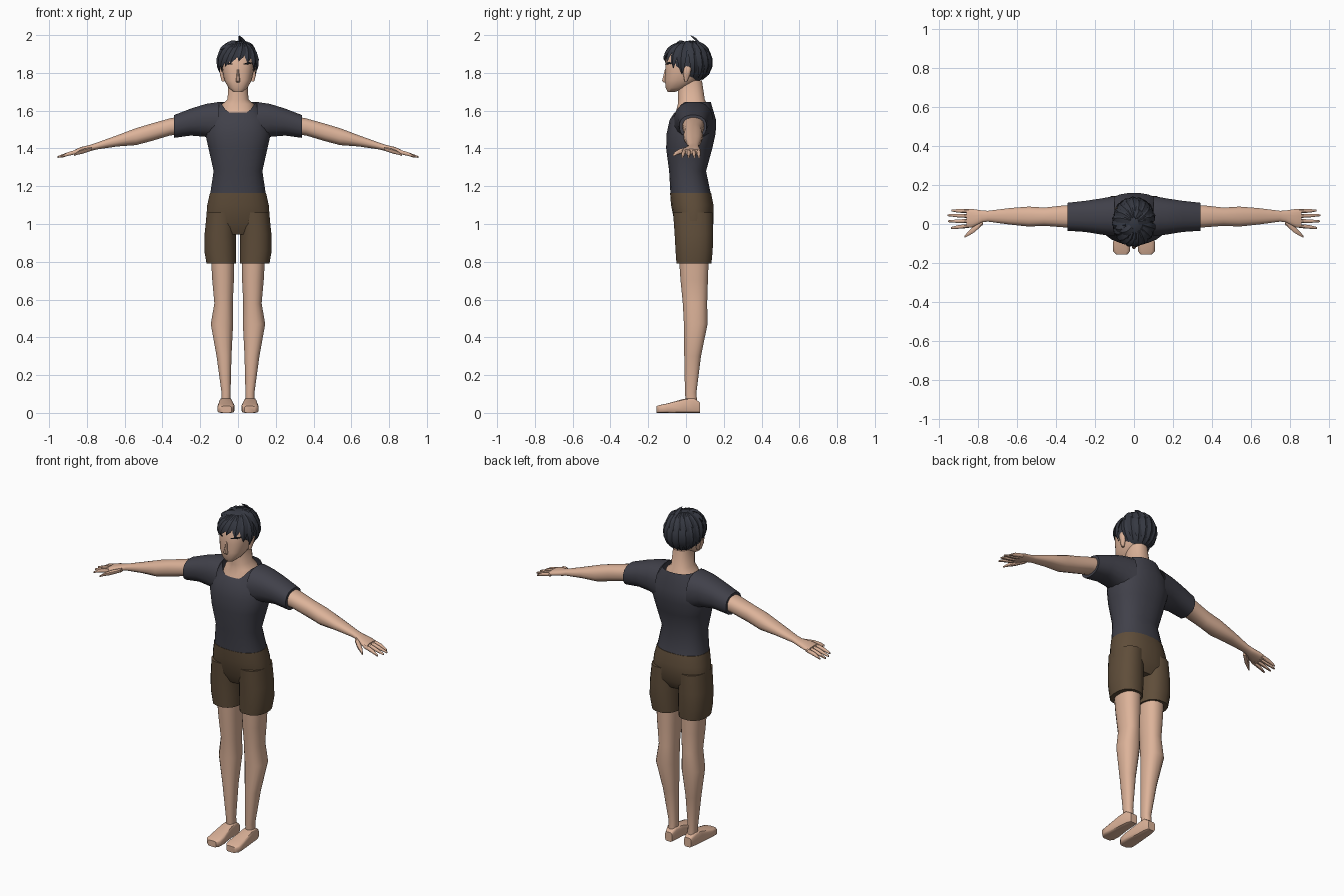
import bpy, bmesh, math
from mathutils import Vector

cube = bpy.data.objects.get("Cube")
if cube:
    bpy.data.objects.remove(cube)


def material(name, rgb):
    m = bpy.data.materials.new(name)
    m.use_nodes = True
    m.diffuse_color = (*rgb, 1)
    m.node_tree.nodes["Principled BSDF"].inputs["Base Color"].default_value = (*rgb, 1)
    return m


SKIN = material("skin", (0.72, 0.45, 0.32))
SHIRT = material("charcoal cloth", (0.052, 0.052, 0.068))
SHORTS = material("brown cloth", (0.115, 0.075, 0.042))
HAIR = material("dark hair", (0.036, 0.040, 0.054))
LASH = material("lash black", (0.01, 0.01, 0.012))


def finish(name, bm, mat, mirror=False, angle=45):
    bmesh.ops.recalc_face_normals(bm, faces=bm.faces)
    me = bpy.data.meshes.new(name)
    bm.to_mesh(me)
    bm.free()
    me.materials.append(mat)
    ob = bpy.data.objects.new(name, me)
    bpy.context.collection.objects.link(ob)
    if mirror:
        ob.modifiers.new("mirror", "MIRROR").use_mirror_merge = False
    bpy.ops.object.select_all(action="DESELECT")
    bpy.context.view_layer.objects.active = ob
    ob.select_set(True)
    bpy.ops.object.shade_smooth_by_angle(angle=math.radians(angle))
    return ob


def skin_rings(bm, rings, caps=(True, True)):
    n = len(rings[0])
    for a, b in zip(rings, rings[1:]):
        for i in range(n):
            bm.faces.new((a[i], a[(i + 1) % n], b[(i + 1) % n], b[i]))
    for ring, cap in zip((rings[0], rings[-1]), caps):
        if cap:
            bm.faces.new(ring)


def loft(name, mat, axis, rings, sides=16, power=0.85, mirror=False,
         caps=(True, True), reshape=None):
    """Rings are (position on axis, a min, a max, b min, b max)."""
    bm = bmesh.new()
    loops = []
    for k, (t, a0, a1, b0, b1) in enumerate(rings):
        loop = []
        for i in range(sides):
            ang = math.tau * (i + 0.5) / sides
            c, s = math.cos(ang), math.sin(ang)
            a = (a0 + a1) / 2 + (a1 - a0) / 2 * math.copysign(abs(c) ** power, c)
            b = (b0 + b1) / 2 + (b1 - b0) / 2 * math.copysign(abs(s) ** power, s)
            co = {"x": (t, a, b), "y": (a, t, b), "z": (a, b, t)}[axis]
            if reshape and k == len(rings) - 1:
                co = reshape(*co)
            loop.append(bm.verts.new(co))
        loops.append(loop)
    skin_rings(bm, loops, caps)
    return finish(name, bm, mat, mirror)


def column(name, mat, rings, **kw):
    """Upright loft centred on x: rings are (z, half width, y min, y max)."""
    return loft(name, mat, "z", [(z, -w, w, y0, y1) for z, w, y0, y1 in rings], **kw)


# Shirt with a square front neckline
def neckline(x, y, z):
    if y < 0.02:
        z = 1.59 + 0.055 * min(1, max(0, (abs(x) - 0.055) / 0.04))
    return x, y, z


column("shirt_body", SHIRT, [
    (1.16, 0.148, -0.083, 0.132), (1.28, 0.130, -0.09, 0.107),
    (1.40, 0.157, -0.106, 0.14), (1.48, 0.175, -0.103, 0.158),
    (1.55, 0.160, -0.088, 0.16), (1.645, 0.102, -0.062, 0.132)],
    sides=24, caps=(True, False), reshape=neckline)
loft("sleeve", SHIRT, "x", [
    (0.10, -0.065, 0.145, 1.43, 1.648), (0.17, -0.055, 0.132, 1.46, 1.637),
    (0.25, -0.042, 0.12, 1.467, 1.612), (0.34, -0.036, 0.11, 1.455, 1.577)], mirror=True,
    caps=(False, True))

# Shorts
column("shorts_hips", SHORTS, [
    (0.945, 0.165, -0.03, 0.11), (1.0, 0.172, -0.06, 0.145),
    (1.10, 0.164, -0.08, 0.146), (1.163, 0.150, -0.085, 0.134)], sides=24)
loft("shorts_leg", SHORTS, "z", [
    (0.79, 0.008, 0.168, -0.052, 0.136), (0.86, 0.008, 0.18, -0.057, 0.143),
    (0.95, 0.010, 0.178, -0.062, 0.145), (1.06, 0.01, 0.166, -0.07, 0.143)], mirror=True)

# Legs and feet
loft("leg", SKIN, "z", [
    (0.03, 0.04, 0.088, 0.0, 0.06), (0.11, 0.039, 0.088, -0.006, 0.056),
    (0.30, 0.034, 0.114, -0.01, 0.08), (0.47, 0.025, 0.145, -0.012, 0.115),
    (0.58, 0.027, 0.126, -0.018, 0.113), (0.70, 0.021, 0.137, -0.03, 0.117),
    (0.84, 0.018, 0.145, -0.04, 0.122)], mirror=True)
loft("foot", SKIN, "y", [
    (0.075, 0.04, 0.085, 0, 0.055), (0.04, 0.032, 0.096, 0, 0.08),
    (-0.01, 0.03, 0.1, 0, 0.075), (-0.10, 0.018, 0.108, 0, 0.05),
    (-0.14, 0.02, 0.108, 0, 0.042), (-0.157, 0.034, 0.09, 0, 0.036)],
    sides=12, power=0.4, mirror=True)

# Arms and hands
loft("arm", SKIN, "x", [
    (0.30, -0.02, 0.098, 1.475, 1.57), (0.36, -0.018, 0.096, 1.468, 1.56),
    (0.46, -0.010, 0.085, 1.438, 1.532), (0.54, -0.014, 0.09, 1.417, 1.508),
    (0.64, -0.003, 0.082, 1.41, 1.47), (0.75, 0.012, 0.068, 1.394, 1.43),
    (0.78, 0.008, 0.07, 1.386, 1.42), (0.83, -0.018, 0.078, 1.375, 1.408),
    (0.86, -0.022, 0.078, 1.37, 1.396)], mirror=True)
fingers = [(0.066, 0.069, 0.935), (0.041, 0.045, 0.955),
           (0.015, 0.014, 0.953), (-0.010, -0.02, 0.938)]
for i, (y0, y1, tip) in enumerate(fingers):
    mid = (y0 + y1) / 2
    loft(f"finger_{i + 1}", SKIN, "x", [
        (0.845, y0 - 0.011, y0 + 0.011, 1.372, 1.397),
        (0.90, mid - 0.01, mid + 0.01, 1.36, 1.381),
        (tip, y1 - 0.005, y1 + 0.005, 1.35, 1.36)], sides=8, mirror=True)
loft("thumb", SKIN, "x", [
    (0.775, -0.005, 0.03, 1.387, 1.41), (0.82, -0.045, -0.008, 1.372, 1.398),
    (0.85, -0.062, -0.038, 1.366, 1.385), (0.868, -0.07, -0.059, 1.36, 1.37)],
    sides=8, mirror=True)

# Neck and head
column("neck", SKIN, [
    (1.56, 0.10, -0.07, 0.125), (1.60, 0.096, -0.053, 0.118),
    (1.635, 0.084, -0.044, 0.112), (1.66, 0.056, -0.042, 0.1),
    (1.76, 0.05, -0.046, 0.085)], sides=20)
column("head", SKIN, [
    (1.70, 0.025, -0.098, -0.055), (1.72, 0.05, -0.108, 0.0),
    (1.76, 0.073, -0.112, 0.06), (1.81, 0.083, -0.109, 0.09),
    (1.87, 0.087, -0.108, 0.1), (1.93, 0.07, -0.08, 0.09)], sides=24, power=0.8)
column("nose", SKIN, [
    (1.748, 0.008, -0.116, -0.1), (1.757, 0.012, -0.128, -0.1),
    (1.82, 0.004, -0.112, -0.1)], sides=8)
loft("ear", SKIN, "z", [
    (1.755, 0.07, 0.086, -0.008, 0.006), (1.79, 0.07, 0.096, -0.014, 0.022),
    (1.825, 0.07, 0.101, -0.014, 0.03), (1.842, 0.07, 0.093, -0.006, 0.02)],
    sides=10, mirror=True)
loft("eyelash", LASH, "x", [
    (0.028, -0.111, -0.103, 1.843, 1.848), (0.055, -0.099, -0.090, 1.845, 1.857),
    (0.078, -0.071, -0.062, 1.85, 1.856)], sides=8, mirror=True)

# Hair cap, cut along a sloping hairline
CENTRE, RADII = Vector((0, 0.01, 1.855)), Vector((0.098, 0.116, 0.114))


def on_head(az, el, r=1.0):
    a, e = math.radians(az), math.radians(el)
    d = Vector((math.cos(a) * math.cos(e), math.sin(a) * math.cos(e), math.sin(e)))
    return CENTRE + d * RADII * r


bm = bmesh.new()
bmesh.ops.create_uvsphere(bm, u_segments=24, v_segments=14, radius=1)
for v in bm.verts:
    v.co = CENTRE + v.co * RADII
cut = bmesh.ops.bisect_plane(bm, geom=bm.verts[:] + bm.edges[:] + bm.faces[:],
                             plane_co=(0, -0.11, 1.88), plane_no=(0, -0.6, -0.8),
                             clear_outer=True)
bmesh.ops.holes_fill(bm, edges=[e for e in bm.edges if e.is_boundary])
finish("hair_cap", bm, HAIR)


# Tapered locks laid over the cap
def lock(bm, start, end, width=0.034, tip=1.1):
    steps = 5
    path = []
    for i in range(steps + 1):
        t = i / steps
        az, el = (s + (e - s) * t for s, e in zip(start, end))
        path.append(on_head(az, el, 0.98 + 0.06 * math.sin(math.pi * t) + (tip - 0.98) * t ** 2))
    loops = []
    for i, p in enumerate(path):
        t = i / steps
        along = (path[min(i + 1, steps)] - path[max(i - 1, 0)]).normalized()
        out = (p - CENTRE).normalized()
        side = along.cross(out).normalized()
        w = width * (0.03 + (0.6 + 0.9 * t) * (1 - t ** 2.2))
        loops.append([bm.verts.new(p + q) for q in
                      (side * w, out * w * 0.4, -side * w, -out * w * 0.4)])
    skin_rings(bm, loops)


bm = bmesh.new()
# Fringe swept to one side
for az0, az1, el1 in [(-165, -183, -28), (-135, -168, -24), (-110, -150, -16),
                      (-95, -130, -10), (-80, -112, -2), (-65, -88, 3),
                      (-52, -62, -2), (-35, -38, -14), (-15, -16, -30)]:
    lock(bm, (az0, 62), (az1, el1), 0.03, 1.1)
# Back and sides, in two layers
for i in range(9):
    az = 12 + i * 19.5
    lock(bm, (az, 55), (az + 6, -36 - 16 * math.sin(math.radians(az))), 0.03, 1.05)
    lock(bm, (az - 8, 78), (az + 8, 8 + 10 * (i % 2)), 0.026, 1.08)
# Crown tufts
lock(bm, (-150, 60), (-165, 28), 0.028, 1.18)
lock(bm, (-120, 75), (-150, 42), 0.028, 1.14)
lock(bm, (20, 68), (10, 30), 0.028, 1.1)
lock(bm, (60, 45), (65, 84), 0.022, 1.262)
finish("hair_locks", bm, HAIR, angle=35)
